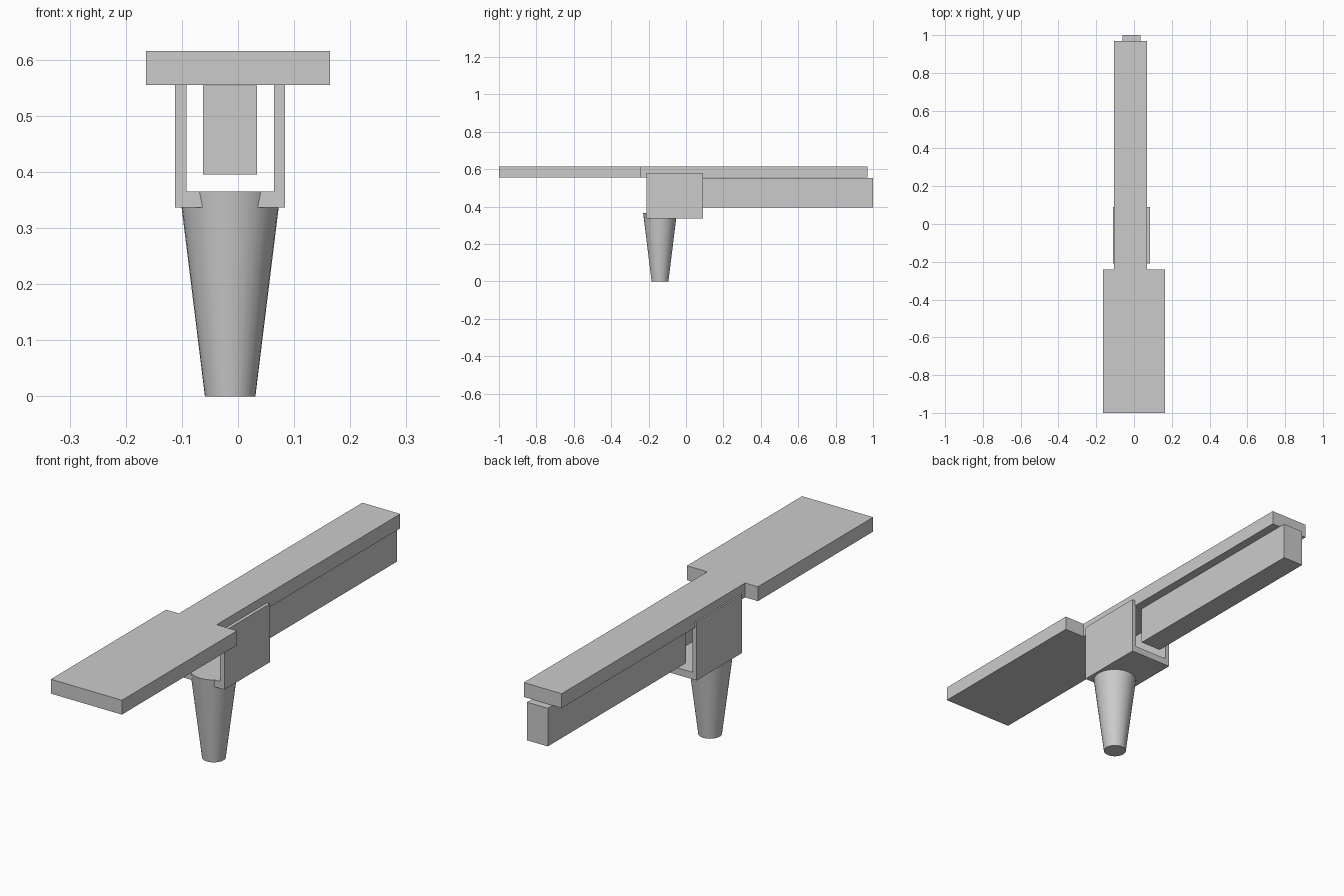
import bpy
import bmesh
import math

if "Cube" in bpy.data.objects:
    bpy.data.objects.remove(bpy.data.objects["Cube"], do_unlink=True)

# Single plain finish
grey = bpy.data.materials.new("plain_grey")
grey.use_nodes = True
colour = (0.6, 0.6, 0.6, 1)
grey.diffuse_color = colour
grey.node_tree.nodes["Principled BSDF"].inputs["Base Color"].default_value = colour


def extrude_profile(name, points, start, end, to_world):
    """Extrude a closed 2D outline between two levels of the third axis."""
    bm = bmesh.new()
    face = bm.faces.new([bm.verts.new(to_world(a, b, start)) for a, b in points])
    grown = bmesh.ops.extrude_face_region(bm, geom=[face])["geom"]
    offset = to_world(0, 0, end - start)
    bmesh.ops.translate(bm, vec=offset, verts=[g for g in grown if isinstance(g, bmesh.types.BMVert)])
    bmesh.ops.recalc_face_normals(bm, faces=bm.faces)
    mesh = bpy.data.meshes.new(name)
    bm.to_mesh(mesh)
    bm.free()
    mesh.materials.append(grey)
    obj = bpy.data.objects.new(name, mesh)
    bpy.context.collection.objects.link(obj)
    return obj


def along_z(a, b, level):
    return (a, b, level)


def along_y(a, b, level):
    return (a, level, b)


# Flat top plate: wide front paddle with a narrow rear neck
left, right = -0.105, 0.07
extrude_profile("top_plate", [
    (-0.164, -1), (0.164, -1), (0.164, -0.24), (right, -0.24),
    (right, 0.97), (left, 0.97), (left, -0.24), (-0.164, -0.24),
], 0.555, 0.615, along_z)

# Rear beam slung under the neck
extrude_profile("rear_beam", [
    (-0.062, 0.395), (0.034, 0.395), (0.034, 0.554), (-0.062, 0.554),
], 0.09, 1.0, along_y)

# U-shaped bracket, open at the front and rear
extrude_profile("bracket", [
    (-0.112, 0.336), (0.084, 0.336), (0.084, 0.58), (0.064, 0.58),
    (0.064, 0.365), (-0.092, 0.365), (-0.092, 0.58), (-0.112, 0.58),
], -0.21, 0.09, along_y)

# Tapered handle
height = 0.365
bpy.ops.mesh.primitive_cone_add(vertices=32, radius1=0.045, radius2=0.09, depth=height,
                                location=(-0.014, -0.139, height / 2))
handle = bpy.context.object
handle.name = "handle"
handle.data.materials.append(grey)
bpy.ops.object.shade_smooth_by_angle(angle=math.radians(30))
